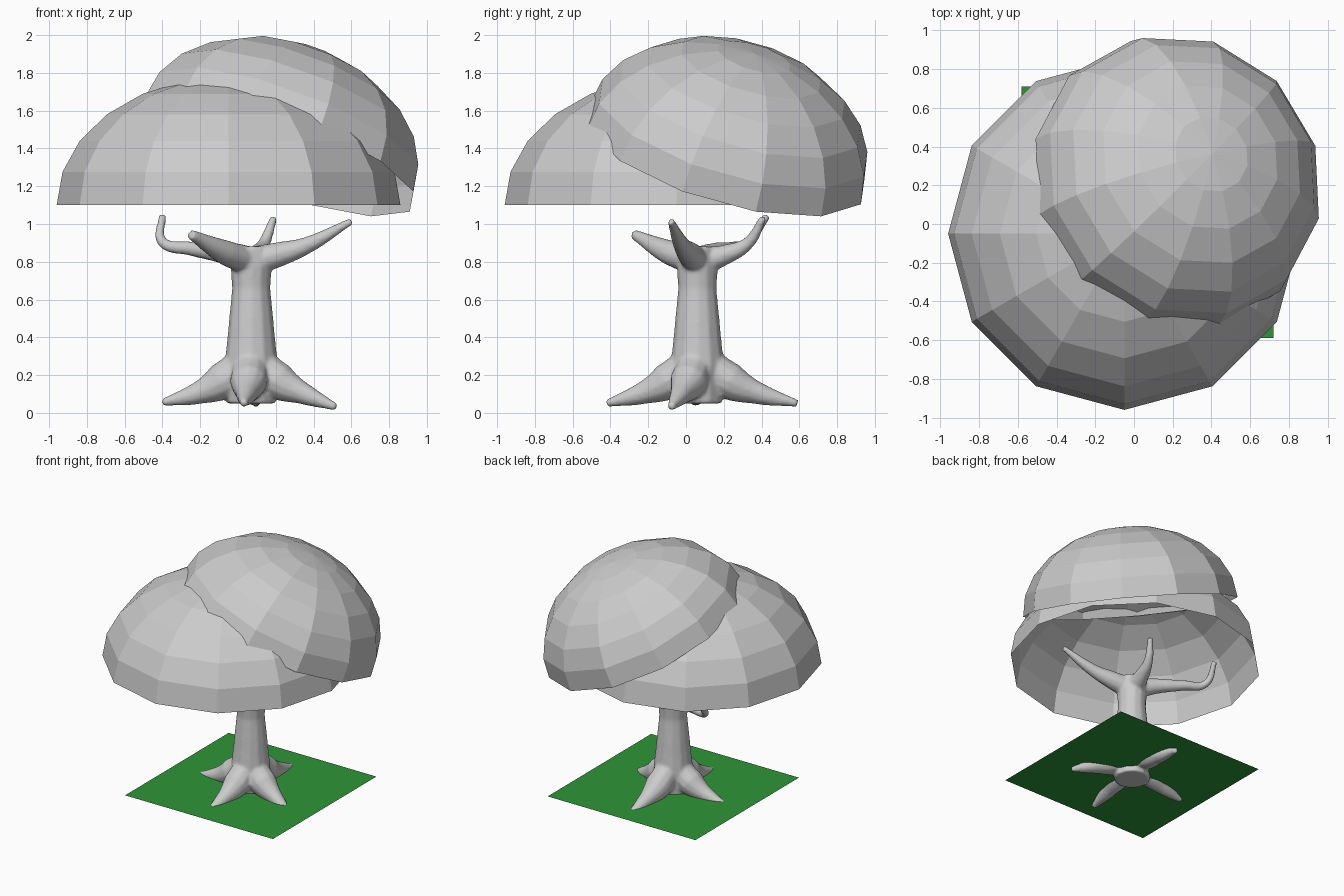
import bpy, bmesh, math
from mathutils import Vector, Matrix

if "Cube" in bpy.data.objects:
    bpy.data.objects.remove(bpy.data.objects["Cube"])


def material(name, rgb):
    m = bpy.data.materials.new(name)
    m.diffuse_color = (*rgb, 1)
    m.use_nodes = True
    m.node_tree.nodes["Principled BSDF"].inputs["Base Color"].default_value = m.diffuse_color
    return m


GREY = material("plain grey", (0.6, 0.6, 0.6))
GREEN = material("grass green", (0.027, 0.30, 0.038))


def add(name, mesh, mat):
    ob = bpy.data.objects.new(name, mesh)
    bpy.context.collection.objects.link(ob)
    mesh.materials.clear()
    mesh.materials.append(mat)
    return ob


def dome(name, centre, u, axis, radius, height, sides=12, rings=6):
    """Open faceted half ellipsoid; u points to the first rim corner."""
    axis = Vector(axis).normalized()
    u = Vector(u)
    u = (u - axis * u.dot(axis)).normalized()
    v = axis.cross(u)
    c = Vector(centre)
    bm = bmesh.new()
    loops = []
    for i in range(rings):
        a = math.pi / 2 * i / rings
        loop = []
        for k in range(sides):
            t = 2 * math.pi * k / sides
            d = u * math.cos(t) + v * math.sin(t)
            loop.append(bm.verts.new(c + d * radius * math.cos(a) + axis * height * math.sin(a)))
        loops.append(loop)
    pole = bm.verts.new(c + axis * height)
    for k in range(sides):
        n = (k + 1) % sides
        for lo, hi in zip(loops, loops[1:]):
            bm.faces.new((lo[k], lo[n], hi[n], hi[k]))
        bm.faces.new((loops[-1][k], loops[-1][n], pole))
    me = bpy.data.meshes.new(name)
    bm.to_mesh(me)
    bm.free()
    return add(name, me, GREY)


# Two overlapping leaf canopies, the upper one tilted
dome("lower_canopy", (-0.05, -0.05, 1.10), (1, 0, 0), (0, 0, 1), 0.91, 0.68)
dome("upper_canopy", (0.21, 0.21, 1.372), (0.72, -0.23, -0.20), (0.336, 0.265, 0.904), 0.78, 0.585)

# Grass patch
bm = bmesh.new()
bmesh.ops.create_grid(bm, x_segments=1, y_segments=1, size=0.65,
                      matrix=Matrix.Translation((0.07, 0.06, 0.09)))
me = bpy.data.meshes.new("grass_patch")
bm.to_mesh(me)
bm.free()
add("grass_patch", me, GREEN)

# Trunk, roots and branches as tapered tubes: (x, y, z, radius)
CX, CY = 0.07, 0.06
paths = [[(CX, CY, 0.05, 0.13), (CX, CY, 0.25, 0.142), (CX, CY, 0.45, 0.122),
          (CX, CY, 0.66, 0.102), (CX, CY, 0.78, 0.11), (CX, CY, 0.88, 0.10)]]
for x, y, z in [(0.52, -0.08, 0.03), (0.03, -0.42, 0.05), (-0.40, 0.05, 0.055), (0.096, 0.59, 0.05)]:
    path = [(CX, CY, 0.30, 0.09)]
    for f, h, r in [(0.33, 0.165, 0.10), (0.6, 0.105, 0.06), (1, z, 0.02)]:
        path.append((CX + (x - CX) * f, CY + (y - CY) * f, h, r))
    paths.append(path)
start = (CX, CY, 0.80, 0.08)
paths += [
    [start, (0.22, 0.02, 0.84, 0.066), (0.36, -0.02, 0.885, 0.046), (0.60, -0.08, 1.015, 0.019)],
    [start, (-0.07, -0.09, 0.85, 0.066), (-0.25, -0.275, 0.945, 0.027)],
    [start, (-0.08, 0.15, 0.845, 0.056), (-0.25, 0.25, 0.87, 0.038),
     (-0.40, 0.33, 0.905, 0.028), (-0.40, 0.43, 1.045, 0.02)],
    [start, (0.10, 0.20, 0.835, 0.055), (0.14, 0.33, 0.90, 0.033), (0.19, 0.41, 1.035, 0.02)],
]
cu = bpy.data.curves.new("tree_paths", 'CURVE')
cu.dimensions = '3D'
cu.bevel_depth = 1.0
cu.bevel_resolution = 4
cu.use_fill_caps = True
for path in paths:
    sp = cu.splines.new('BEZIER')
    sp.resolution_u = 6
    sp.bezier_points.add(len(path) - 1)
    for bp, (x, y, z, r) in zip(sp.bezier_points, path):
        bp.co = (x, y, z)
        bp.radius = r
        bp.handle_left_type = bp.handle_right_type = 'AUTO'
helper = bpy.data.objects.new("tree_paths", cu)
bpy.context.collection.objects.link(helper)
dg = bpy.context.evaluated_depsgraph_get()
me = bpy.data.meshes.new_from_object(helper.evaluated_get(dg))
bpy.data.objects.remove(helper)
bm = bmesh.new()
bm.from_mesh(me)
bmesh.ops.remove_doubles(bm, verts=bm.verts, dist=1e-5)
bm.to_mesh(me)
bm.free()
trunk = add("trunk_with_roots_and_branches", me, GREY)

# Merge the tubes into one smooth skin
rm = trunk.modifiers.new("merge", 'REMESH')
rm.mode = 'VOXEL'
rm.voxel_size = 0.011
rm.use_smooth_shade = True
sm = trunk.modifiers.new("soften", 'SMOOTH')
sm.factor = 0.5
sm.iterations = 5
